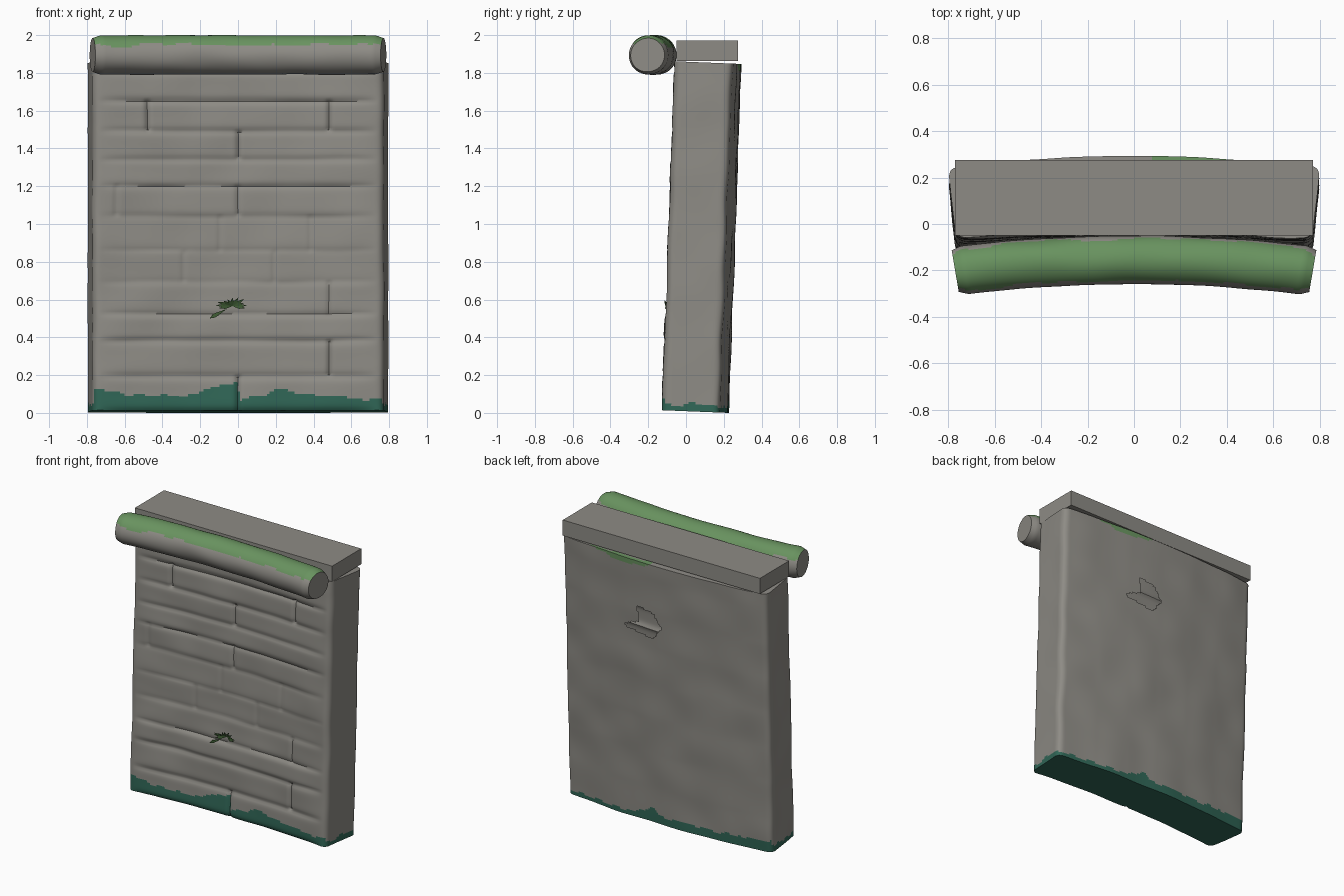
import bpy, bmesh, math, random
from mathutils import Vector, noise

random.seed(4)
cube = bpy.data.objects.get("Cube")
if cube:
    bpy.data.objects.remove(cube)


def material(name, rgb):
    m = bpy.data.materials.new(name)
    m.use_nodes = True
    m.diffuse_color = (*rgb, 1)
    m.node_tree.nodes["Principled BSDF"].inputs["Base Color"].default_value = (*rgb, 1)
    return m


STONE = material("grey stone", (0.27, 0.26, 0.235))
MOSS = material("light moss", (0.14, 0.29, 0.115))
ALGAE = material("dark algae", (0.03, 0.135, 0.095))
LEAF = material("leaf green", (0.05, 0.11, 0.035))


def finish(bm, name, mats, angle=None):
    mesh = bpy.data.meshes.new(name)
    bm.to_mesh(mesh)
    bm.free()
    for m in mats:
        mesh.materials.append(m)
    ob = bpy.data.objects.new(name, mesh)
    bpy.context.collection.objects.link(ob)
    if angle:
        bpy.ops.object.select_all(action='DESELECT')
        ob.select_set(True)
        bpy.context.view_layer.objects.active = ob
        bpy.ops.object.shade_smooth_by_angle(angle=math.radians(angle))
    return ob


def wob(x, y=0.0, z=0.0):
    return noise.noise(Vector((x, y, z)))


def interp(points, x):
    for (x0, v0), (x1, v1) in zip(points, points[1:]):
        if x <= x1:
            return v0 + (v1 - v0) * max(0, x - x0) / (x1 - x0)
    return points[-1][1]


def inside(poly, x, z):
    hit = False
    for (x0, z0), (x1, z1) in zip(poly, poly[1:] + poly[:1]):
        if (z0 > z) != (z1 > z) and x < x0 + (z - z0) * (x1 - x0) / (z1 - z0):
            hit = not hit
    return hit


# Brick courses: top height, bulge, upright seams
COURSES = [(0.18, 0.016, [0]), (0.37, 0.016, [0.5]), (0.51, 0.018, []),
           (0.68, 0.010, [0.5]), (0.85, 0.006, [-0.3, 0.2]), (1.03, 0.006, [-0.1, 0.4]),
           (1.19, 0.010, [-0.67, 0]), (1.33, 0.014, []), (1.48, 0.014, [0]),
           (1.64, 0.016, [-0.5, 0.5]), (1.80, 0.018, []), (1.95, 0.010, [])]
HEIGHT, FRONT, BACK, HALF, ROUND = 1.85, -0.085, 0.225, 0.80, 0.04


def brick_relief(x, z):
    low = 0
    for top, bulge, seams in COURSES:
        if z <= top:
            t = 2 * (z - low) / (top - low) - 1
            d = bulge * (1 - t ** 6)
            for s in seams:
                d -= bulge * math.exp(-((x - s) / 0.012) ** 2)
            return d + 0.006 * wob(x * 3, top * 9, z * 5)
        low = top
    return 0


def wall_point(u, v, w):
    """Box position (each 0..1) to a bowed, leaning, rounded wall."""
    x, y, z = (2 * u - 1) * HALF, FRONT + v * (BACK - FRONT), w * HEIGHT
    # rounded upright corners
    core = Vector((max(-HALF + ROUND, min(HALF - ROUND, x)),
                   max(FRONT + ROUND, min(BACK - ROUND, y))))
    d = Vector((x, y)) - core
    if d.length > ROUND:
        x, y = core + d.normalized() * ROUND
    if v == 0:
        y -= brick_relief(x, z) * max(0, 1 - abs(x / 0.77) ** 10)
    x *= 0.96 + 0.04 * v
    x += 0.006 * wob(y * 4, z * 4, x)
    y += 0.008 * wob(x * 4, z * 4, v * 2 + 7)
    y += -0.05 * (x / HALF) ** 2 + 0.068 * w
    return Vector((x, y, max(0, z + 0.009 - 0.04 * y)))


def patch(bm, fn, nu, nv):
    grid = [[bm.verts.new(fn(i / nu, j / nv)) for j in range(nv + 1)] for i in range(nu + 1)]
    for a, b in zip(grid, grid[1:]):
        for j in range(nv):
            bm.faces.new((a[j], b[j], b[j + 1], a[j + 1]))


# Wall shell
NX, NY, NZ = 128, 24, 148
bm = bmesh.new()
for end in (0, 1):
    patch(bm, lambda u, w: wall_point(u, end, w), NX, NZ)
    patch(bm, lambda v, w: wall_point(end, v, w), NY, NZ)
    patch(bm, lambda u, v: wall_point(u, v, end), NX, NY)
bmesh.ops.remove_doubles(bm, verts=bm.verts, dist=0.0001)
bmesh.ops.recalc_face_normals(bm, faces=bm.faces)

# Algae round the foot, a moss patch at the top of the back
FRONT_LINE = [(-0.8, 0.07), (-0.75, 0.13), (-0.6, 0.10), (-0.3, 0.09), (-0.05, 0.15),
              (0, 0.16), (0.01, 0.05), (0.2, 0.12), (0.5, 0.09), (0.8, 0.06)]
BACK_LINE = [(-0.8, 0.08), (-0.4, 0.06), (0, 0.06), (0.1, 0.09), (0.3, 0.03), (0.8, 0.03)]
for f in bm.faces:
    c, n = f.calc_center_median(), f.normal
    line = 0.045
    if n.y < -0.6:
        line = interp(FRONT_LINE, c.x)
    elif n.y > 0.6:
        line = interp(BACK_LINE, c.x)
    line += 0.02 * wob(c.x * 14, c.y * 14, 3)
    if n.z < -0.8 and c.z < 0.1 or c.z < line:
        f.material_index = 1
    elif c.y > 0.26 and 0.02 < c.x < 0.58 and c.z > 1.80 + 0.06 * abs(c.x - 0.3) / 0.3 + 0.02 * wob(c.x * 12):
        f.material_index = 2

# Broken hole in the back
HOLE = [(0.19, 1.53), (0.06, 1.50), (0.0, 1.41), (0.07, 1.32), (0.31, 1.36), (0.17, 1.42)]
gone = [f for f in bm.faces if f.normal.y > 0.6
        and inside(HOLE, f.calc_center_median().x, f.calc_center_median().z)]
bmesh.ops.delete(bm, geom=gone, context='FACES')
finish(bm, "brick_wall", [STONE, ALGAE, MOSS], 50)


# Bowed round coping along the front top edge
def roll_point(s, a):
    x = (2 * s - 1) * 0.77
    ang = a * math.tau
    r = 0.104 + 0.004 * wob(x * 5, math.cos(ang), math.sin(ang))
    r *= 1 - 0.14 * max(0, (abs(x) - 0.73) / 0.04)
    dy, dz = r * math.cos(ang), r * math.sin(ang)
    return Vector((x + 0.17 * dy * x / 0.77, -0.155 - 0.048 * (x / 0.77) ** 2 + dy,
                   1.895 + dz))


bm = bmesh.new()
patch(bm, roll_point, 110, 48)
bmesh.ops.remove_doubles(bm, verts=bm.verts, dist=0.0001)
bmesh.ops.holes_fill(bm, edges=[e for e in bm.edges if e.is_boundary], sides=0)
bmesh.ops.recalc_face_normals(bm, faces=bm.faces)
for f in bm.faces:
    c = f.calc_center_median()
    if c.z > 1.945 + 0.03 * wob(c.x * 6, c.y * 6, 1) and abs(c.x) < 0.775:
        f.material_index = 1
finish(bm, "round_coping", [STONE, MOSS], 50)

# Flat cap slab
bm = bmesh.new()
bmesh.ops.create_cube(bm, size=1)
for v in bm.verts:
    v.co = Vector((v.co.x * 1.54, v.co.y * 0.325 + 0.1125, v.co.z * 0.11 + 1.917))
finish(bm, "cap_slab", [STONE])

# Small plant growing from a joint
bm = bmesh.new()
root = Vector((-0.03, -0.078, 0.565))
for i in range(11):
    a = math.radians(-15 + 21 * i)
    length = 0.065 + 0.03 * random.random()
    tip = Vector((math.cos(a) * length, -0.02 - 0.02 * random.random(), math.sin(a) * length * 0.55))
    side = Vector((-math.sin(a), 0, math.cos(a))) * 0.009
    mid = root + tip * 0.55 + Vector((0, -0.012, 0))
    bm.faces.new([bm.verts.new(p) for p in (root, mid - side, root + tip, mid + side)])
# One longer drooping leaf
droop = [(-0.06, 0.55), (-0.12, 0.505), (-0.15, 0.50), (-0.13, 0.525)]
bm.faces.new([bm.verts.new((x, -0.105, z)) for x, z in droop])
finish(bm, "wall_plant", [LEAF])
